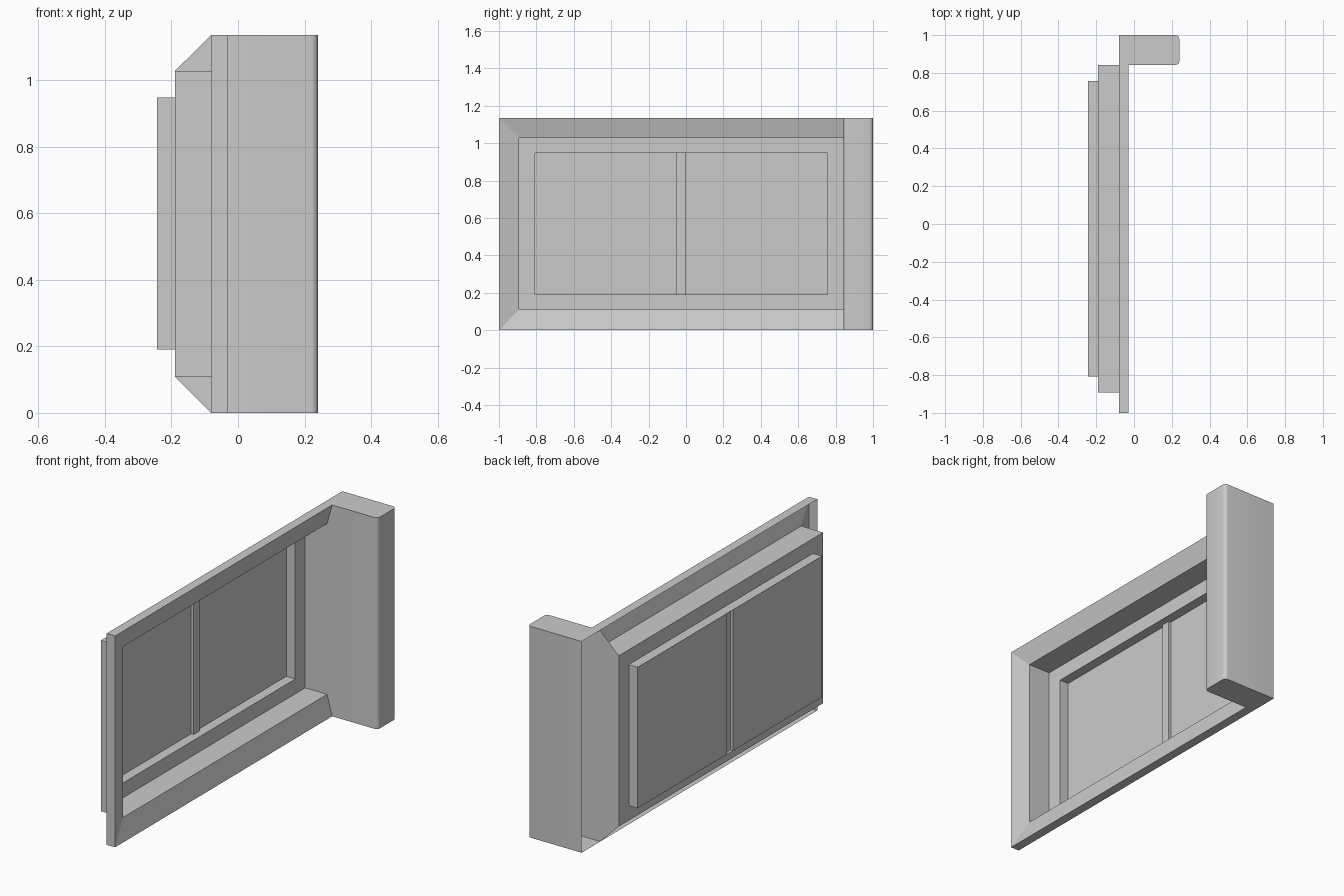
import bpy
from math import sin, cos, pi

if "Cube" in bpy.data.objects:
    bpy.data.objects.remove(bpy.data.objects["Cube"])

H = 1.135        # overall height
WALL = 0.842     # y of the post's inner wall


def make(name, verts, faces, smooth=False):
    me = bpy.data.meshes.new(name)
    me.from_pydata(verts, [], faces)
    me.update()
    ob = bpy.data.objects.new(name, me)
    bpy.context.collection.objects.link(ob)
    if smooth:
        bpy.ops.object.select_all(action='DESELECT')
        ob.select_set(True)
        bpy.context.view_layer.objects.active = ob
        bpy.ops.object.shade_smooth_by_angle(angle=pi / 6)
    return ob


def loft(name, rings, skip_sides=0):
    """Bridge rectangular rings (x, y0, y1, z0, z1); the first skip_sides
    bands leave their +y side open, because the post wall closes it."""
    verts, faces = [], []
    for x, y0, y1, z0, z1 in rings:
        verts += [(x, y0, z0), (x, y1, z0), (x, y1, z1), (x, y0, z1)]
    for r in range(len(rings) - 1):
        for i in range(4):
            if i == 1 and r < skip_sides:
                continue
            a, b, j = r * 4, r * 4 + 4, (i + 1) % 4
            faces.append((a + i, a + j, b + j, b + i))
    return make(name, verts, faces)


def sheet(name, profile, z0, z1, caps=False, smooth=False):
    """Extrude an open (x, y) profile upwards, optionally with end caps."""
    n = len(profile)
    verts = [(x, y, z) for z in (z0, z1) for x, y in profile]
    faces = [(i, i + 1, n + i + 1, n + i) for i in range(n - 1)]
    if caps:
        faces += [tuple(range(n, 2 * n)), tuple(reversed(range(n)))]
    return make(name, verts, faces, smooth)


# Window frame: open-backed rim, sloped face, deep reveal, stepped recess
loft("window_frame", [
    (-0.08, -1.0, WALL, 0.0, H),
    (-0.03, -1.0, WALL, 0.0, H),
    (-0.06, -0.892, WALL, 0.11, 1.027),
    (-0.19, -0.892, WALL, 0.11, 1.027),
    (-0.19, -0.807, 0.757, 0.19, 0.947),
    (-0.243, -0.807, 0.757, 0.19, 0.947),
], skip_sides=3)

# Panes with the raised centre bar
PX, BX = -0.243, -0.228
sheet("window_panes", [(PX, -0.807), (PX, -0.05), (BX, -0.05),
                       (BX, 0.0), (PX, 0.0), (PX, 0.757)], 0.19, 0.947)

# Post: open-backed block with rounded front corners
R, FX = 0.02, 0.24
post = [(-0.08, WALL)]
for cy, start in ((WALL + R, -pi / 2), (1.0 - R, 0.0)):
    for k in range(5):
        a = start + k * pi / 8
        post.append((FX - R + R * cos(a), cy + R * sin(a)))
post.append((-0.08, 1.0))
sheet("side_post", post, 0.0, H, caps=True, smooth=True)

# Tapered end of the post wall that closes the reveal
make("reveal_end_wall", [(-0.19, WALL, 0.11), (-0.08, WALL, 0.0),
                         (-0.08, WALL, H), (-0.19, WALL, 1.027)], [(0, 1, 2, 3)])
